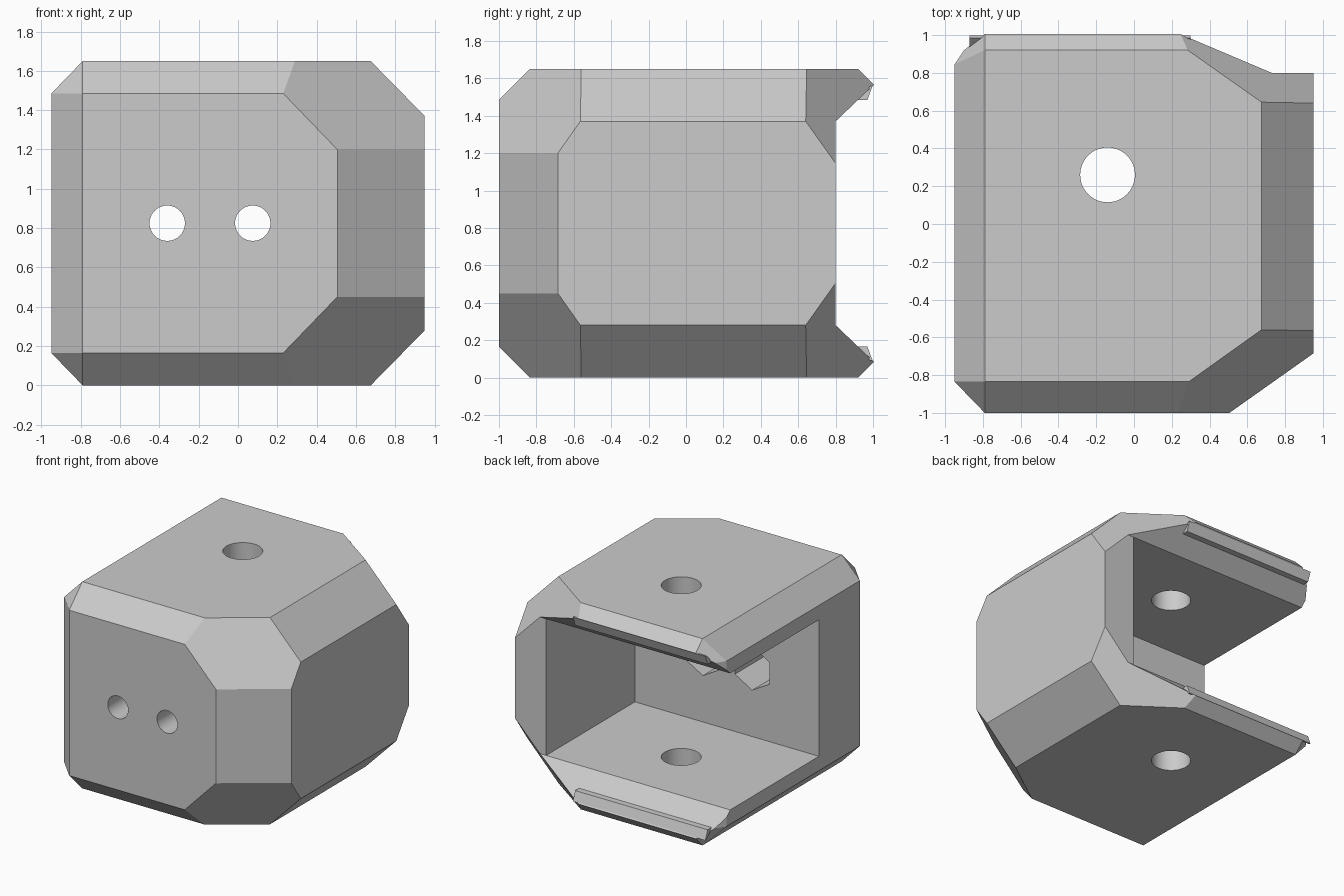
import bpy, bmesh, math
from mathutils import Matrix, Vector

default = bpy.data.objects.get("Cube")
if default:
    bpy.data.objects.remove(default, do_unlink=True)

MID = 0.825          # mid height, the mirror plane for top and bottom

grey = bpy.data.materials.new("plain_grey")
grey.use_nodes = True
colour = (0.6, 0.6, 0.6, 1)
grey.diffuse_color = colour
grey.node_tree.nodes["Principled BSDF"].inputs["Base Color"].default_value = colour


def make_object(name, bm):
    bmesh.ops.recalc_face_normals(bm, faces=bm.faces)
    mesh = bpy.data.meshes.new(name)
    bm.to_mesh(mesh)
    bm.free()
    mesh.materials.append(grey)
    obj = bpy.data.objects.new(name, mesh)
    bpy.context.collection.objects.link(obj)
    return obj


def flip(z):
    return 2 * MID - z


def prism(name, profile, x0, x1):
    """Extrude a (y, z) profile along x."""
    bm = bmesh.new()
    face = bm.faces.new([bm.verts.new((x0, y, z)) for y, z in profile])
    new = bmesh.ops.extrude_face_region(bm, geom=[face])["geom"]
    verts = [v for v in new if isinstance(v, bmesh.types.BMVert)]
    bmesh.ops.translate(bm, verts=verts, vec=(x1 - x0, 0, 0))
    return make_object(name, bm)


def rod(name, centre, radius, length, sides, turn):
    """Cylinder or hexagonal bar with its axis set by the turn matrix."""
    bm = bmesh.new()
    bmesh.ops.create_cone(bm, cap_ends=True, segments=sides, radius1=radius,
                          radius2=radius, depth=length,
                          matrix=Matrix.Translation(centre) @ turn)
    return make_object(name, bm)


def cut(target, cutter):
    mod = target.modifiers.new("cut", "BOOLEAN")
    mod.operation = "DIFFERENCE"
    mod.solver = "EXACT"
    mod.object = cutter
    bpy.context.view_layer.objects.active = target
    bpy.ops.object.modifier_apply(modifier=mod.name)
    bpy.data.objects.remove(cutter, do_unlink=True)


# Chamfered outer block: upper half corners, mirrored to the lower half
corners = [
    # top face
    (-0.79, -0.835, 1.65), (0.29, -0.835, 1.65), (0.675, -0.56, 1.65),
    (0.675, 0.645, 1.65), (0.285, 0.92, 1.65), (-0.79, 0.92, 1.65),
    # front face
    (-0.79, -1, 1.485), (0.23, -1, 1.485), (0.505, -1, 1.2),
    # right-hand face
    (0.95, -0.565, 1.37), (0.95, -0.685, 1.2), (0.95, 0.64, 1.37), (0.95, 0.8, 1.145),
    # open side and back
    (-0.95, -0.835, 1.485), (-0.95, 0.845, 1.485),
    (-0.79, 1.085, 1.485), (0.209, 1.085, 1.485),
]
bm = bmesh.new()
for x, y, z in corners:
    bm.verts.new((x, y, z))
    bm.verts.new((x, y, flip(z)))
bmesh.ops.convex_hull(bm, input=bm.verts)
shell = make_object("housing_shell", bm)

# Back mouth with flared lips, then the cavity open to the back and one side
cut(shell, prism("mouth_cutter", [(0.8, 0.28), (0.8, 1.37), (1.01, 1.57), (1.3, 1.85),
                                  (1.3, -0.2), (1.01, 0.08)], -1.5, 1.5))
cut(shell, prism("cavity_cutter", [(-0.32, 0.28), (-0.32, 1.37), (0.9, 1.37),
                                   (0.9, 0.28)], -1.5, 0.675))

# Vertical hole through top and bottom plates
cut(shell, rod("plate_hole_cutter", (-0.14, 0.26, MID), 0.145, 3, 48, Matrix.Identity(4)))

# Two bolt holes through the front wall, each with a hexagonal nut pocket inside
along_y = Matrix.Rotation(math.pi / 2, 4, "X")
for x in (-0.36, 0.075):
    cut(shell, rod("bolt_hole_cutter", (x, -0.6, MID), 0.09, 1.2, 40, along_y))
    cut(shell, rod("nut_pocket_cutter", (x, -0.42, MID), 0.175, 0.6, 6, along_y))

# Tidy coplanar triangles and smooth only the round holes
bm = bmesh.new()
bm.from_mesh(shell.data)
bmesh.ops.dissolve_limit(bm, angle_limit=math.radians(1.5), verts=bm.verts, edges=bm.edges)
bm.to_mesh(shell.data)
bm.free()
bpy.ops.object.select_all(action="DESELECT")
shell.select_set(True)
bpy.context.view_layer.objects.active = shell
bpy.ops.object.shade_smooth_by_angle(angle=math.radians(12))

# Catch ridges along the upper and lower lips
ridge = [(0.91, 1.485), (0.97, 1.485), (0.998, 1.56), (0.985, 1.56)]
prism("upper_catch_ridge", ridge, -0.87, 0.3)
prism("lower_catch_ridge", [(y, flip(z)) for y, z in ridge], -0.87, 0.3)
